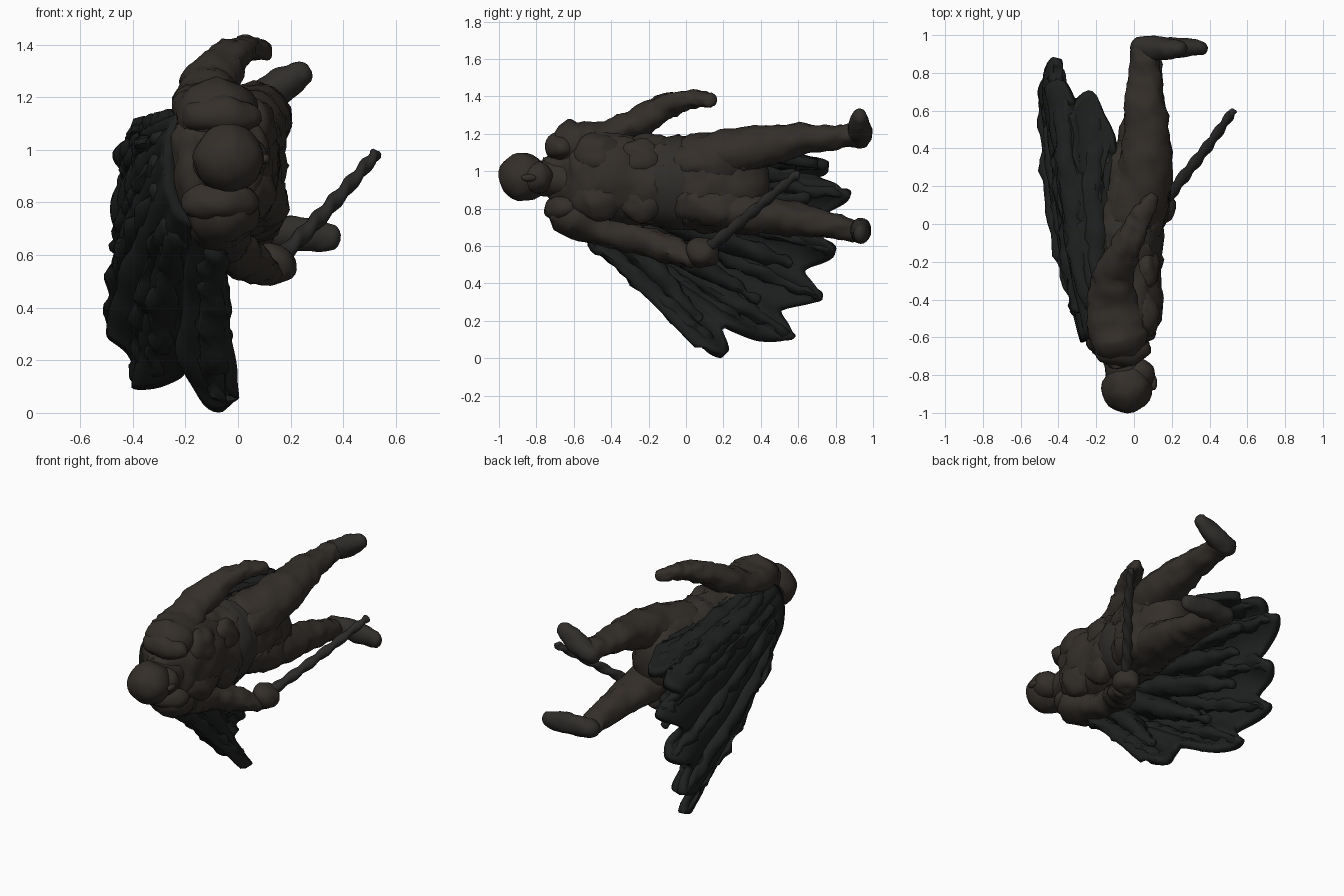
import bpy, bmesh, math
from mathutils import Vector, noise

if "Cube" in bpy.data.objects:
    bpy.data.objects.remove(bpy.data.objects["Cube"])


def material(name, rgb):
    m = bpy.data.materials.new(name)
    m.diffuse_color = (*rgb, 1)
    m.use_nodes = True
    m.node_tree.nodes["Principled BSDF"].inputs["Base Color"].default_value = m.diffuse_color
    return m


BRONZE = material("dark bronze", (0.034, 0.028, 0.023))
CLOTH = material("black cloth", (0.013, 0.014, 0.014))
BOOT = material("boot leather", (0.030, 0.027, 0.024))
WOOD = material("dark wood", (0.024, 0.023, 0.022))


def finish(name, bm, mat, angle=50):
    bmesh.ops.recalc_face_normals(bm, faces=bm.faces)
    me = bpy.data.meshes.new(name)
    bm.to_mesh(me)
    bm.free()
    ob = bpy.data.objects.new(name, me)
    bpy.context.collection.objects.link(ob)
    me.materials.append(mat)
    bpy.ops.object.select_all(action='DESELECT')
    bpy.context.view_layer.objects.active = ob
    ob.select_set(True)
    bpy.ops.object.shade_smooth_by_angle(angle=math.radians(angle))
    return ob


def spline(pts, t):
    """Catmull-Rom sample of a list of tuples, t in 0..1."""
    n = len(pts) - 1
    i = min(int(t * n), n - 1)
    f = t * n - i
    p = [pts[max(0, min(n, i + k))] for k in (-1, 0, 1, 2)]
    return [0.5 * (2 * b + (c - a) * f + (2 * a - 5 * b + 4 * c - d) * f * f
                   + (3 * b - a - 3 * c + d) * f ** 3) for a, b, c, d in zip(*p)]


def tube(name, pts, mat, ref=(1, 0, 0), sides=20, steps=6, rough=0.012, ribs=0):
    """Rounded-end loft; each point is x, y, z, radius along ref, other radius."""
    n = (len(pts) - 1) * steps
    rows = [spline(pts, i / n) for i in range(n + 1)]
    cen = [Vector(r[:3]) for r in rows]
    tan = [(cen[min(i + 1, n)] - cen[max(i - 1, 0)]).normalized() for i in range(n + 1)]
    rings = [(cen[i], tan[i], rows[i][3], rows[i][4]) for i in range(n + 1)]

    def cap(i, sign):
        c, t, a, b = rings[i]
        return [(c + t * sign * min(a, b) * math.sin(q), t, a * math.cos(q), b * math.cos(q))
                for q in (0.45, 0.9, 1.3)]
    rings = cap(0, -1)[::-1] + rings + cap(n, 1)
    bm = bmesh.new()
    loops = []
    for k, (c, t, a, b) in enumerate(rings):
        u = Vector(ref)
        u = (u - t * u.dot(t)).normalized()
        w = t.cross(u)
        loop = []
        for s in range(sides):
            q = 2 * math.pi * s / sides
            d = u * (a * math.cos(q)) + w * (b * math.sin(q))
            p = c + d
            g = rough * noise.noise(p * 13) + rough * 0.6 * noise.noise(p * 27)
            g += ribs * math.sin(k * 1.1 + 2 * q)
            loop.append(bm.verts.new(p + d.normalized() * g))
        loops.append(loop)
    for l0, l1 in zip(loops, loops[1:]):
        for s in range(sides):
            bm.faces.new((l0[s], l0[s - 1], l1[s - 1], l1[s]))
    bm.faces.new(loops[0])
    bm.faces.new(loops[-1])
    return finish(name, bm, mat)


def ball(name, c, r, mat, rough=0.012):
    bm = bmesh.new()
    bmesh.ops.create_uvsphere(bm, u_segments=24, v_segments=14, radius=1)
    for v in bm.verts:
        d = Vector((v.co.x * r[0], v.co.y * r[1], v.co.z * r[2]))
        p = Vector(c) + d
        v.co = p + d.normalized() * rough * noise.noise(p * 14)
    return finish(name, bm, mat)


# Head, face and neck (crown points to -y, face to +x)
ball("head", (-0.035, -0.87, 0.97), (0.135, 0.13, 0.128), BRONZE)
ball("jaw", (0.02, -0.80, 0.965), (0.095, 0.09, 0.085), BRONZE)
ball("nose", (0.105, -0.84, 0.965), (0.018, 0.04, 0.02), BRONZE, 0)
tube("neck", [(-0.05, -0.82, 0.96, .10, .09), (-0.06, -0.62, 0.96, .11, .10)], BRONZE)

# Torso and skirted tunic
tube("torso", [(-.07, -.68, .97, .10, .14), (-.08, -.61, .97, .18, .25), (-.07, -.45, .97, .215, .26),
               (-.06, -.25, .95, .205, .24), (-.05, -.05, .94, .19, .24), (-.01, .12, .94, .19, .26),
               (-.01, .28, .94, .17, .25)], BRONZE, sides=36, rough=0.03)
tube("belt", [(-.04, -.09, .94, .20, .25), (-.04, -.03, .94, .20, .25)], BOOT, sides=32)
for i, s in enumerate((-1, 1)):
    zc = 0.97 + s * 0.11
    ball(f"chest_plate_{i}", (0.05, -0.47, zc), (.095, .14, .12), BRONZE, .02)
    ball(f"belly_plate_{i}", (0.06, -0.24, zc - .02), (.075, .12, .11), BRONZE, .02)
    ball(f"shoulder_guard_{i}", (-0.07, -0.655, 0.965 + s * .165), (.15, .10, .08), BRONZE, .02)
    tube(f"tunic_flap_{i}", [(.07, .0, .94 + s * .10, .09, .10), (.10, .18, .93 + s * .12, .09, .11),
                             (.08, .34, .93 + s * .13, .05, .08)], BRONZE, rough=.025)

# Arms
tube("raised_arm", [(-.08, -.60, 1.14, .16, .13), (-.11, -.44, 1.18, .14, .09), (-.11, -.28, 1.25, .105, .08),
                    (-.05, -.14, 1.33, .085, .075), (.01, -.02, 1.38, .06, .055), (.05, .06, 1.385, .06, .045),
                    (.09, .13, 1.375, .04, .038)], BRONZE, rough=.02)
tube("lowered_arm", [(-.06, -.60, .77, .14, .13), (-.07, -.42, .68, .12, .09), (-.04, -.24, .635, .095, .075),
                     (.03, -.09, .585, .09, .075), (.10, .02, .54, .07, .06)], BRONZE, rough=.02)
ball("gripping_hand", (.135, .09, .565), (.08, .09, .08), BRONZE, .02)

# Twisted rod held in the lower hand
tube("rod", [(.10, .04, .535, .03, .03), (.24, .22, .67, .03, .03), (.39, .41, .83, .027, .027),
             (.52, .59, .98, .022, .022)], WOOD, sides=12, steps=14, rough=0, ribs=.005)

# Legs and boots
tube("upper_side_leg", [(-.01, .05, 1.06, .15, .14), (.05, .25, 1.10, .15, .13), (.07, .45, 1.14, .13, .11),
                        (.06, .62, 1.17, .105, .085), (.06, .80, 1.185, .08, .065), (.06, .92, 1.19, .075, .06)],
     BRONZE, rough=.018)
tube("lower_side_leg", [(-.01, .05, .82, .15, .13), (.03, .25, .79, .15, .12), (.05, .45, .76, .13, .10),
                        (.06, .62, .735, .105, .085), (.07, .80, .705, .08, .065), (.07, .90, .69, .075, .06)],
     BRONZE, rough=.018)
tube("upper_boot", [(.04, .935, 1.18, .06, .06), (.11, .93, 1.21, .065, .065), (.19, .93, 1.26, .055, .065),
                    (.24, .93, 1.29, .04, .05)], BOOT, ref=(0, 1, 0), rough=.008)
tube("lower_boot", [(.05, .925, .69, .06, .06), (.16, .935, .685, .055, .065), (.27, .935, .675, .05, .065),
                    (.355, .93, .668, .036, .048)], BOOT, ref=(0, 1, 0), rough=.008)

# Cape: ragged hem alternates tips and notches, gathered at the shoulders
# and wrapped forward over the upper hip at its last points
root = [(-.06, -.58, .70), (-.22, -.61, .78), (-.26, -.62, .97), (-.23, -.60, 1.10), (-.13, -.54, 1.17)]
hem = [(-.03, .06, .07), (-.09, .21, .02), (-.19, .20, .17), (-.31, .40, .11), (-.37, .58, .11),
       (-.42, .50, .25), (-.47, .73, .32), (-.47, .63, .46), (-.43, .80, .57), (-.44, .68, .71),
       (-.41, .88, .87), (-.43, .71, .95), (-.37, .76, 1.03), (-.32, .58, 1.08), (-.22, .70, 1.04),
       (-.13, .34, 1.10)]
LAST = len(hem) - 1


def cape_point(u, v):
    a, b = Vector(spline(root, u)), Vector(spline(hem, u))
    p = a.lerp(b, v)
    p += Vector((-0.025, -0.01, 0.025 * (1 - u))) * math.sin(math.pi * v)
    p.x += 0.03 * v ** 0.6 * math.sin(u * LAST * math.pi) + 0.035 * v * noise.noise(p * 6)
    return p


bm = bmesh.new()
NU, NV = 120, 32
grid = [[bm.verts.new(cape_point(i / NU, j / NV)) for j in range(NV + 1)] for i in range(NU + 1)]
for i in range(NU):
    for j in range(NV):
        bm.faces.new((grid[i][j], grid[i + 1][j], grid[i + 1][j + 1], grid[i][j + 1]))
cape = finish("cape", bm, CLOTH)
sol = cape.modifiers.new("thickness", 'SOLIDIFY')
sol.thickness = 0.05
sol.offset = 0

# Heavy folds running down to every tip of the cape
for k, h in enumerate((.8, 3, 4, 6, 8, 10, 12, 14)):
    pts = []
    for v, r in ((.12, .05), (.35, .06), (.6, .065), (.82, .055), (.97, .03)):
        p = cape_point(h / LAST, v)
        pts.append((*p, r, r * .75))
    tube(f"cape_fold_{k}", pts, CLOTH, sides=14, rough=.03)

# Inner layer of folds between cape and legs
for k, (y, z, x) in enumerate(((.08, .20, -.08), (.40, .30, -.28), (.58, .50, -.33), (.66, .68, -.30),
                               (.68, .85, -.30), (.60, .98, -.22))):
    a = Vector((-.16, -.40, .72 + .06 * k))
    pts = []
    for t, r in ((0, .08), (.35, .085), (.7, .065), (.97, .025)):
        pts.append((*a.lerp(Vector((x, y, z)), t), r, r * .8))
    tube(f"inner_fold_{k}", pts, CLOTH, sides=14, rough=.03)
